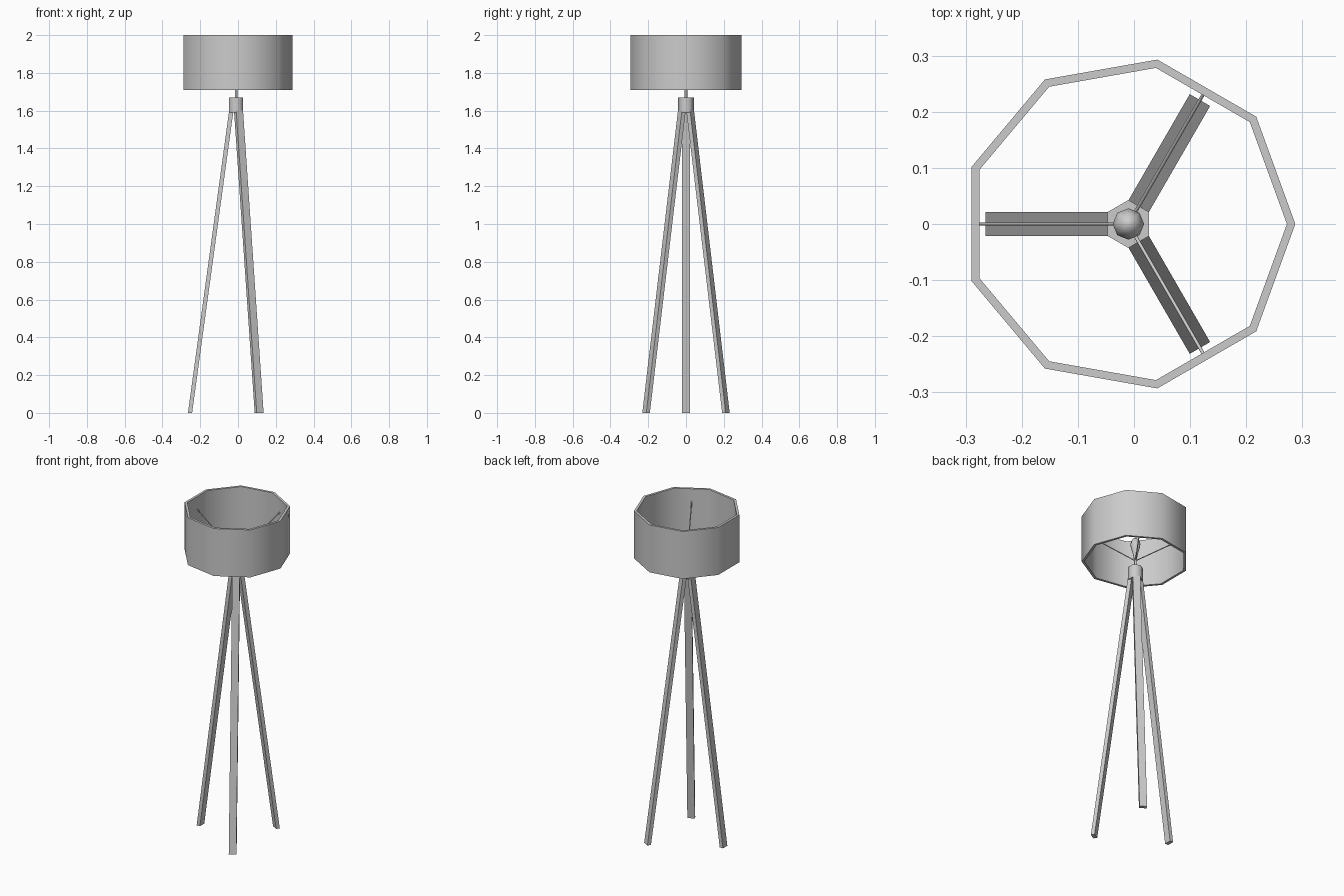
import bpy, bmesh
from math import sin, cos, pi, radians
from mathutils import Vector

if "Cube" in bpy.data.objects:
    bpy.data.objects.remove(bpy.data.objects["Cube"])

CX = -0.01                      # axis of the lamp
ANGLES = [60, 180, 300]         # directions of legs and spokes


def finish(name, bm, angle):
    bmesh.ops.recalc_face_normals(bm, faces=bm.faces)
    me = bpy.data.meshes.new(name)
    bm.to_mesh(me)
    bm.free()
    ob = bpy.data.objects.new(name, me)
    bpy.context.collection.objects.link(ob)
    bpy.ops.object.select_all(action='DESELECT')
    ob.select_set(True)
    bpy.context.view_layer.objects.active = ob
    bpy.ops.object.shade_smooth_by_angle(angle=radians(angle))
    return ob


def lathe(name, profile, sides, start=0.0, closed=False, angle=50):
    """Revolve (radius, z) points; open profiles get end caps."""
    bm = bmesh.new()
    rings = []
    for r, z in profile:
        rings.append([bm.verts.new((CX + r * cos(start + 2 * pi * i / sides),
                                    r * sin(start + 2 * pi * i / sides), z))
                      for i in range(sides)])
    pairs = list(zip(rings, rings[1:]))
    if closed:
        pairs.append((rings[-1], rings[0]))
    for a, b in pairs:
        for i in range(sides):
            j = (i + 1) % sides
            bm.faces.new((a[i], a[j], b[j], b[i]))
    if not closed:
        bm.faces.new(rings[0])
        bm.faces.new(rings[-1])
    return finish(name, bm, angle)


def loft(name, sections, angle=30):
    """Skin equal-length point loops and cap both ends."""
    bm = bmesh.new()
    loops = [[bm.verts.new(p) for p in s] for s in sections]
    for a, b in zip(loops, loops[1:]):
        for i in range(len(a)):
            j = (i + 1) % len(a)
            bm.faces.new((a[i], a[j], b[j], b[i]))
    bm.faces.new(loops[0])
    bm.faces.new(loops[-1])
    return finish(name, bm, angle)


# nine-sided drum shade with a thin wall
lathe("shade", [(0.2975, 1.71), (0.2975, 2.0), (0.2825, 2.0), (0.2825, 1.71)],
      9, closed=True, angle=60)

# hexagonal hub joining the legs
lathe("hub", [(0.0427, 1.59), (0.0427, 1.67)], 6, start=radians(30), angle=65)

# stem and bulb
lathe("stem", [(0.007, 1.66), (0.007, 1.75)], 8)
lathe("bulb", [(0.009, 1.73), (0.014, 1.76), (0.024, 1.795), (0.028, 1.82),
               (0.023, 1.842), (0.012, 1.855), (0.002, 1.858)], 8, angle=80)

for n, deg in enumerate(ANGLES, 1):
    a = radians(deg)
    out = Vector((cos(a), sin(a), 0))
    side = Vector((-sin(a), cos(a), 0))
    up = Vector((0, 0, 1))
    axis = Vector((CX, 0, 0))

    # flat splayed leg
    w = 0.021
    sections = []
    for r_in, r_out, z in [(0.233, 0.255, 0.0), (0.014, 0.037, 1.6)]:
        sections.append([axis + out * r + side * s + up * z
                         for r, s in [(r_in, -w), (r_out, -w), (r_out, w), (r_in, w)]])
    loft(f"leg_{n}", sections)

    # thin spoke rising from the stem to the shade wall
    p0 = axis + up * 1.715
    p1 = axis + out * 0.27 + up * 1.925
    nrm = (p1 - p0).normalized().cross(side)
    ring = [(side * cos(k * pi / 3) + nrm * sin(k * pi / 3)) * 0.003 for k in range(6)]
    loft(f"shade_spoke_{n}", [[p + o for o in ring] for p in (p0, p1)], 70)
